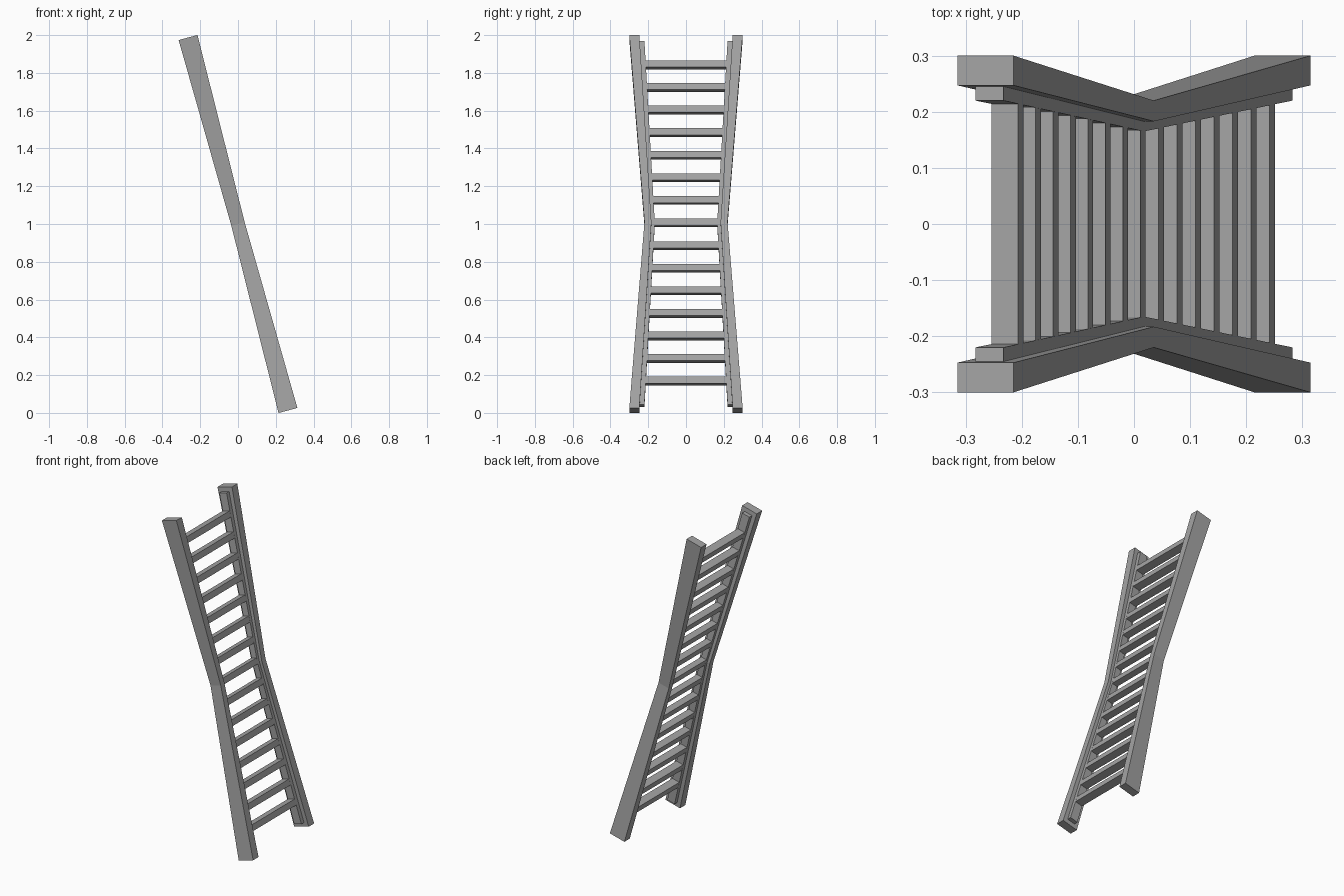
import bpy, bmesh, math
from mathutils import Matrix

cube = bpy.data.objects.get("Cube")
if cube:
    bpy.data.objects.remove(cube, do_unlink=True)

grey = bpy.data.materials.new("plain_grey")
grey.use_nodes = True
colour = (0.37, 0.37, 0.37, 1)
grey.diffuse_color = colour
grey.node_tree.nodes["Principled BSDF"].inputs["Base Color"].default_value = colour

# The ladder is built upright about its waist, then leaned over
LEAN = Matrix.Translation((0, 0, 1)) @ Matrix.Rotation(math.radians(-15), 4, 'Y')


def loft(name, sections):
    """Join rectangular sections (z, half depth, y start, y end) into a solid."""
    bm = bmesh.new()
    rings = []
    for z, d, y0, y1 in sections:
        rings.append([bm.verts.new((x, y, z))
                      for x, y in ((-d, y0), (d, y0), (d, y1), (-d, y1))])
    for low, high in zip(rings, rings[1:]):
        for i in range(4):
            j = (i + 1) % 4
            bm.faces.new((low[i], low[j], high[j], high[i]))
    bm.faces.new(rings[0][::-1])
    bm.faces.new(rings[-1])
    bm.transform(LEAN)
    bmesh.ops.recalc_face_normals(bm, faces=bm.faces)
    mesh = bpy.data.meshes.new(name)
    bm.to_mesh(mesh)
    bm.free()
    mesh.materials.append(grey)
    obj = bpy.data.objects.new(name, mesh)
    bpy.context.collection.objects.link(obj)
    return obj


def waisted(name, half_length, end, waist):
    """Bar that narrows to a waist half way up."""
    return loft(name, [(-half_length, *end), (0, *waist), (half_length, *end)])


# Side rails with a thin inner strip on each
for side, s in (("left_side", 1), ("right_side", -1)):
    def mirror(d, y0, y1):
        return d, s * y0, s * y1
    waisted(side + "_rail", 1.022, mirror(0.0516, 0.247, 0.30), mirror(0.0365, 0.183, 0.22))
    waisted(side + "_inner_strip", 0.996, mirror(0.0258, 0.22, 0.25), mirror(0.0183, 0.165, 0.19))

# Rungs, following the strip's taper in depth and width
COUNT, FIRST, STEP, HALF_HEIGHT = 15, -0.861, 0.1238, 0.0185
for i in range(COUNT):
    z = FIRST + i * STEP
    t = abs(z) / 0.996
    depth = 0.018 + 0.0075 * t
    reach = 0.165 + 0.055 * t + 0.008
    loft(f"rung_{i + 1}", [(z - HALF_HEIGHT, depth, -reach, reach),
                           (z + HALF_HEIGHT, depth, -reach, reach)])
